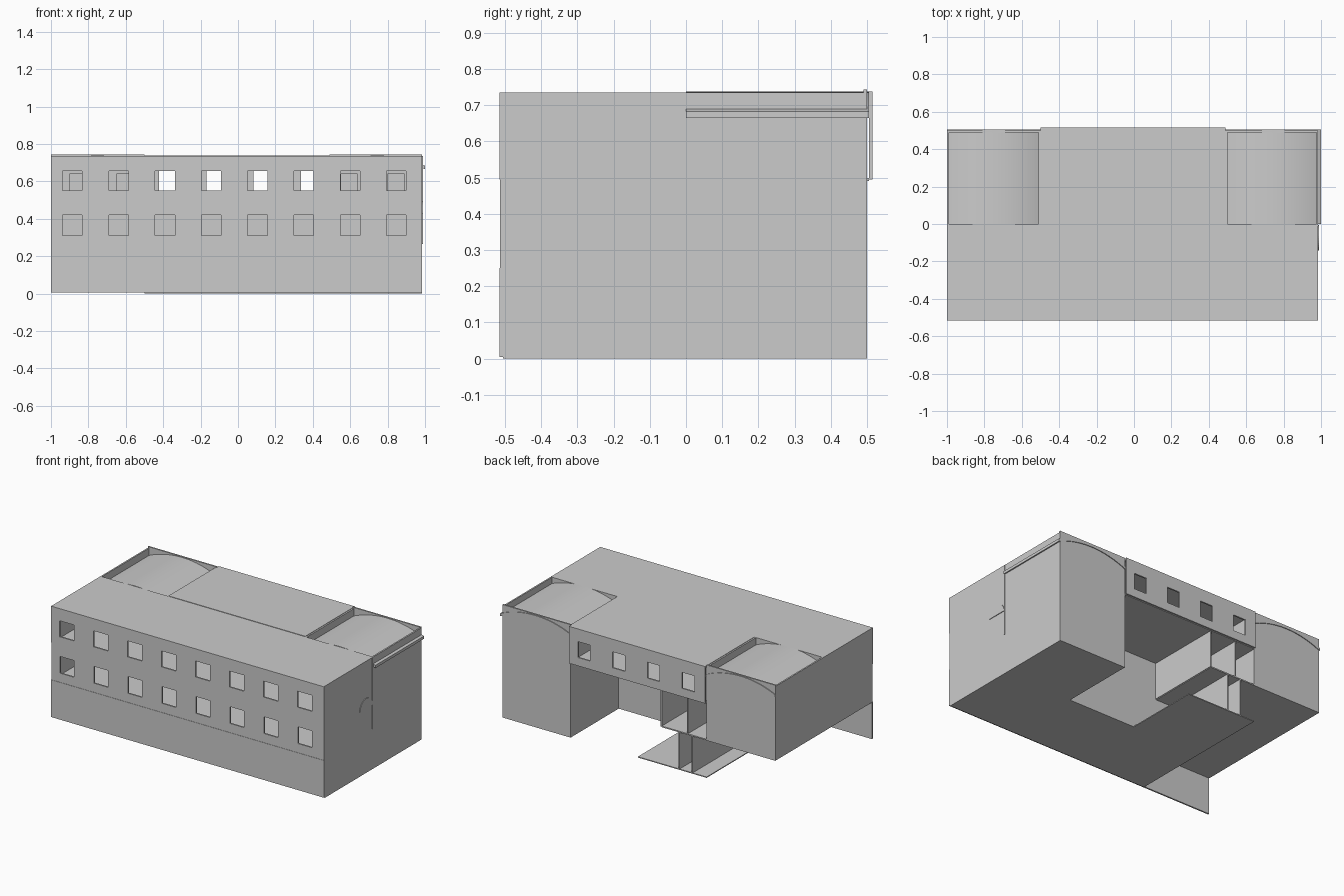
import bpy, bmesh, math

if "Cube" in bpy.data.objects:
    bpy.data.objects.remove(bpy.data.objects["Cube"])

T = 0.01  # panel thickness


def finish(name, bm):
    bmesh.ops.recalc_face_normals(bm, faces=bm.faces)
    me = bpy.data.meshes.new(name)
    bm.to_mesh(me)
    bm.free()
    ob = bpy.data.objects.new(name, me)
    bpy.context.collection.objects.link(ob)
    return ob


def box(name, x0, x1, y0, y1, z0, z1):
    bm = bmesh.new()
    bmesh.ops.create_cube(bm, size=1)
    for v in bm.verts:
        v.co.x = x0 + (v.co.x + .5) * (x1 - x0)
        v.co.y = y0 + (v.co.y + .5) * (y1 - y0)
        v.co.z = z0 + (v.co.z + .5) * (z1 - z0)
    return finish(name, bm)


def window_wall(name, x0, x1, y, z0, z1, holes, hz0, hz1):
    """Wall in the xz plane with rectangular window openings, extruded by T."""
    xs = sorted([x0, x1] + [c for h in holes for c in h])
    zs = [z0, hz0, hz1, z1]
    bm = bmesh.new()
    grid = [[bm.verts.new((x, y, z)) for z in zs] for x in xs]
    for i in range(len(xs) - 1):
        for j in range(3):
            if i % 2 and j == 1:
                continue
            bm.faces.new((grid[i][j], grid[i + 1][j], grid[i + 1][j + 1], grid[i][j + 1]))
    ret = bmesh.ops.extrude_face_region(bm, geom=bm.faces[:])
    for v in [g for g in ret['geom'] if isinstance(g, bmesh.types.BMVert)]:
        v.co.y += T
    return finish(name, bm)


def extrude_profile(name, pts, offset):
    bm = bmesh.new()
    f = bm.faces.new([bm.verts.new(p) for p in pts])
    ret = bmesh.ops.extrude_face_region(bm, geom=[f])
    for v in [g for g in ret['geom'] if isinstance(g, bmesh.types.BMVert)]:
        v.co.x += offset[0]
        v.co.y += offset[1]
    return finish(name, bm)


def vault(name, x0, x1):
    """Shallow barrel roof, axis along y, 0.02 thick."""
    half, rise = (x1 - x0) / 2, 0.055
    r = (half ** 2 + rise ** 2) / (2 * rise)
    a, n, cx, cz = math.asin(half / r), 24, (x0 + x1) / 2, 0.665 + rise - r
    arc = [-a + 2 * a * i / n for i in range(n + 1)]
    low = [(cx + r * math.sin(t), 0, cz + r * math.cos(t)) for t in arc]
    pts = low + [(x, y, z + 0.018) for x, y, z in reversed(low)]
    ob = extrude_profile(name, pts, (0, 0.505))
    bpy.ops.object.select_all(action='DESELECT')
    ob.select_set(True)
    bpy.context.view_layer.objects.active = ob
    bpy.ops.object.shade_smooth_by_angle()


L, R, ML, MR = -1.0, 0.985, -0.5, 0.49   # outer sides, courtyard sides
F1, F2, TOP = 0.25, 0.495, 0.735         # storey heights

# front facade: solid ground floor, two window storeys
front = [(-0.938 + 0.2475 * i, -0.833 + 0.2475 * i) for i in range(8)]
box("front_ground_wall", L, R, -0.515, -0.505, 0.005, F1)
window_wall("front_middle_wall", L, R, -0.513, F1, F2, front, 0.31, 0.42)
window_wall("front_upper_wall", L, R, -0.515, F2, TOP, front, 0.55, 0.655)

# ground floor plates
box("ground_right", MR, R, -0.505, 0.5, 0, 0.006)
box("ground_middle", ML, MR, -0.505, 0, 0, 0.006)
box("ground_porch", ML, 0, 0, 0.5, 0, 0.006)

# first and second floor plates
box("first_floor_front", L, R, -0.505, 0, F1 - 0.004, F1 + 0.004)
box("second_floor_front", L, R, -0.505, 0, F2 - 0.004, F2 + 0.004)
for side, x0, x1 in (("left", L, ML), ("right", MR, R)):
    box("first_floor_" + side, x0, x1, 0, 0.5, F1 - 0.004, F1 + 0.004)
    box("second_floor_" + side, x0, x1, 0, 0.5, F2 - 0.004, F2 + 0.004)
box("first_floor_porch", ML, -0.17, 0, 0.5, F1 - 0.004, F1 + 0.004)
box("bridge_floor", ML, MR, 0, 0.505, F2 - 0.004, F2 + 0.004)

# roofs
box("front_roof", L, R, -0.515, 0, TOP - 0.006, TOP)
box("bridge_roof", ML, MR, 0, 0.515, TOP - 0.006, TOP + 0.003)
vault("left_vault", L, ML)
vault("right_vault", MR, 1.0)

# outer side walls; the left one starts at the first floor
box("left_wall", L, L + T, -0.505, 0.5, F1 - 0.004, TOP)
box("right_wall", R - T, R, -0.505, 0.5, 0, TOP)
box("right_wall_joint", R, R + 0.003, -0.011, -0.005, 0.265, TOP)

# wing back walls and courtyard-side walls
box("left_wing_back", L, ML, 0.49, 0.5, F1 - 0.004, TOP + 0.008)
box("right_wing_back", MR, R, 0.49, 0.5, 0, TOP + 0.008)
box("left_wing_inner", ML - T, ML, 0, 0.5, F1 - 0.004, TOP)
box("right_wing_inner", MR, MR + T, 0, 0.5, 0, TOP)
box("left_ground_end", ML, ML + T, -0.505, 0, 0, F1)

# bridge back wall with windows
back = [(-0.422 + 0.253 * i, -0.332 + 0.253 * i) for i in range(4)]
window_wall("bridge_back_wall", ML, MR, 0.505, F2, TOP, back, 0.55, 0.655)

# spine wall along the middle of the building
box("spine_lower", ML, MR, -T, 0, 0, F2)
for side, x0, x1, c in (("left", L, ML, -0.9), ("right", MR, R, 0.55)):
    box("spine_middle_" + side, x0, x1, -T, 0, F1 if side == "left" else 0, F2)
    holes = [(c, c + 0.09), (c + 0.25, c + 0.34)]
    window_wall("spine_upper_" + side, x0, x1, -T, F2, TOP, holes, 0.55, 0.64)

# porch partitions under the bridge
for i, x in enumerate((-0.30, -0.395)):
    box(f"porch_lower_wall_{i}", x - 0.004, x + 0.004, 0, 0.5, 0, F1)
for i, x in enumerate((-0.17, -0.36)):
    box(f"porch_upper_wall_{i}", x - 0.004, x + 0.004, 0, 0.5, F1, F2)

# half-round plate on the right side
disc = [(R, -0.076 + 0.067 * math.cos(math.pi * i / 16),
         0.425 + 0.067 * math.sin(math.pi * i / 16)) for i in range(17)]
extrude_profile("half_round_plate", disc, (0.004, 0))
